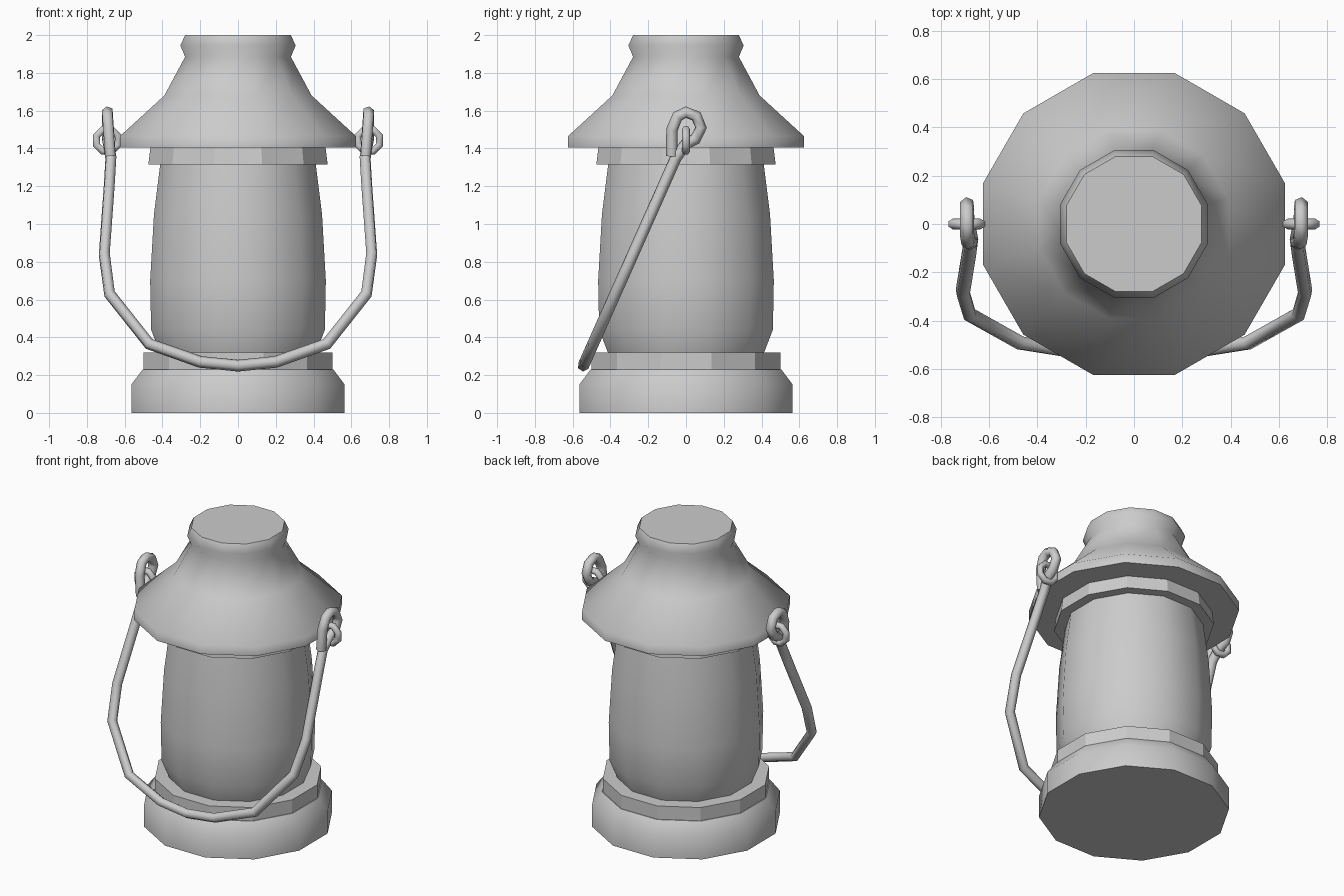
import bpy, bmesh, math

if "Cube" in bpy.data.objects:
    bpy.data.objects.remove(bpy.data.objects["Cube"])

SIDES = 12


def lathe(name, profile, angle=52, cap_bottom=False, cap_top=False):
    """Twelve-sided turned part; profile holds (distance to flat, height)."""
    bm = bmesh.new()
    rings = []
    for apothem, z in profile:
        r = apothem / math.cos(math.pi / SIDES)
        rings.append([bm.verts.new((r * math.cos(2 * math.pi * (i + .5) / SIDES),
                                    r * math.sin(2 * math.pi * (i + .5) / SIDES), z))
                      for i in range(SIDES)])
    for a, b in zip(rings, rings[1:]):
        for i in range(SIDES):
            j = (i + 1) % SIDES
            bm.faces.new((a[i], a[j], b[j], b[i]))
    if cap_bottom:
        bm.faces.new(rings[0][::-1])
    if cap_top:
        bm.faces.new(rings[-1])
    for f in bm.faces:
        f.smooth = True
    mesh = bpy.data.meshes.new(name)
    bm.to_mesh(mesh)
    bm.free()
    mesh.set_sharp_from_angle(angle=math.radians(angle))
    obj = bpy.data.objects.new(name, mesh)
    bpy.context.collection.objects.link(obj)
    return obj


def wire(name, points, radius, closed=False):
    """Six-sided bent wire along straight segments."""
    curve = bpy.data.curves.new(name, 'CURVE')
    curve.dimensions = '3D'
    curve.bevel_depth = radius
    curve.bevel_resolution = 1
    curve.use_fill_caps = True
    spline = curve.splines.new('POLY')
    spline.points.add(len(points) - 1)
    for p, co in zip(spline.points, points):
        p.co = (*co, 1)
    spline.use_cyclic_u = closed
    spline.use_smooth = True
    obj = bpy.data.objects.new(name, curve)
    bpy.context.collection.objects.link(obj)
    return obj


# Base and its step
lathe("base", [(.565, 0), (.565, .15), (.505, .23), (.45, .23)], cap_bottom=True)
lathe("base_step", [(.50, .22), (.50, .32), (.38, .32)], angle=20)

# Glass body
lathe("glass", [(.41, .31), (.46, .44), (.465, .70), (.445, 1.05), (.41, 1.33)])

# Collar under the roof
lathe("collar", [(.39, 1.315), (.475, 1.315), (.463, 1.41)], angle=20)

# Roof with chimney neck
lathe("roof", [(.40, 1.405), (.625, 1.405), (.625, 1.465), (.39, 1.68),
               (.28, 1.885), (.305, 1.945), (.28, 2.0)], cap_top=True)

# Eyelets at both sides
for side, label in ((1, "right"), (-1, "left")):
    ring = [(side * (.692 + .062 * math.cos(math.pi * (i + .5) / 4)), 0,
             1.443 + .062 * math.sin(math.pi * (i + .5) / 4)) for i in range(8)]
    wire("eyelet_" + label, ring, .022, closed=True)

# Bail handle: hook loop (in the side plane), then the bent bar down to the middle
hook = [(.675, -.075, 1.36), (.685, -.074, 1.50), (.69, -.045, 1.57), (.69, 0, 1.592),
        (.69, .055, 1.57), (.69, .08, 1.51), (.69, .05, 1.45), (.685, 0, 1.425)]
bar = [(.673, 1.35), (.682, 1.20), (.708, .84), (.68, .63),
       (.47, .365), (.20, .27), (0, .25)]
half = hook + [(x, -.045 - (1.37 - z) * .445, z) for x, z in bar]
wire("handle", half + [(-x, y, z) for x, y, z in half[-2::-1]], .031)
